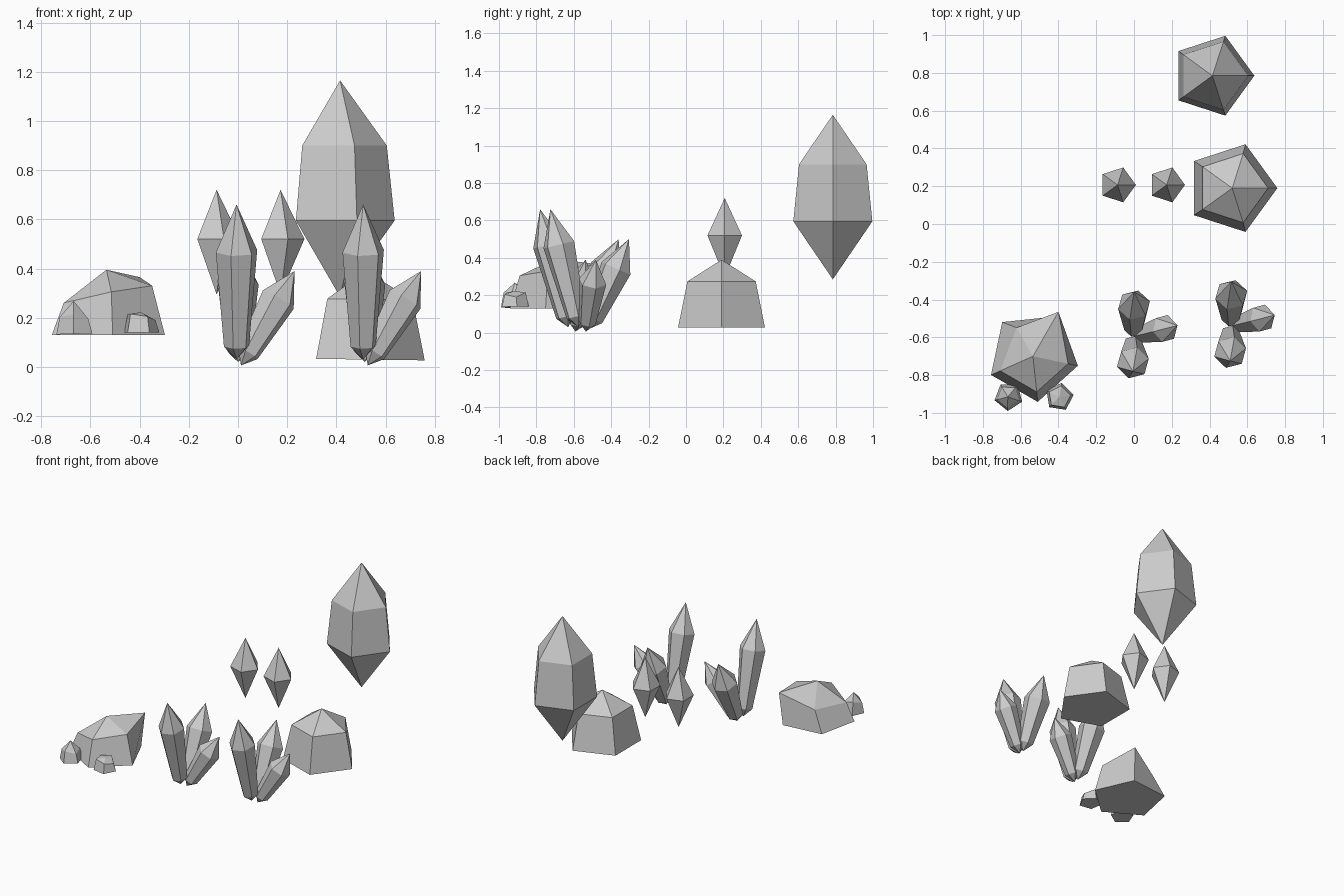
import bpy, math
from mathutils import Vector

if "Cube" in bpy.data.objects:
    bpy.data.objects.remove(bpy.data.objects["Cube"])


def gem(name, base, tip, rings, sides=5, turn=0.0, pointed=True, nudge=()):
    """Faceted solid from base to tip. rings = (radius, distance along axis);
    nudge = offsets for the vertices of the last ring."""
    base, tip = Vector(base), Vector(tip)
    axis = tip - base
    rot = Vector((0, 0, 1)).rotation_difference(axis)
    verts = []
    for r, h in rings:
        for i in range(sides):
            a = math.radians(turn) + math.tau * i / sides
            verts.append(base + rot @ Vector((r * math.cos(a), r * math.sin(a), h)))
    for v, d in zip(verts[-sides:], nudge):
        v += Vector(d)
    faces = []
    for k in range(len(rings) - 1):
        for i in range(sides):
            j = (i + 1) % sides
            a, b = k * sides, (k + 1) * sides
            faces.append((a + i, a + j, b + j, b + i))
    # top point
    top = (len(rings) - 1) * sides
    verts.append(tip)
    faces += [(top + i, top + (i + 1) % sides, len(verts) - 1) for i in range(sides)]
    # bottom point or flat bottom
    if pointed:
        verts.append(base)
        faces += [((i + 1) % sides, i, len(verts) - 1) for i in range(sides)]
    else:
        faces.append(tuple(reversed(range(sides))))
    mesh = bpy.data.meshes.new(name)
    mesh.from_pydata([tuple(v) for v in verts], [], faces)
    obj = bpy.data.objects.new(name, mesh)
    bpy.context.collection.objects.link(obj)
    return obj


# Floating crystals
gem("large_floating_crystal", (0.415, 0.785, 0.285), (0.415, 0.785, 1.165),
    [(0.222, 0.31), (0.19, 0.615)])
for n, x in enumerate((-0.087, 0.173), 1):
    gem(f"small_floating_crystal_{n}", (x, 0.207, 0.295), (x, 0.207, 0.72), [(0.097, 0.225)])

# Regular boulder
gem("right_boulder", (0.515, 0.19, 0.03), (0.52, 0.19, 0.39),
    [(0.244, 0), (0.192, 0.245)], pointed=False)

# Uneven boulder with two pebbles
gem("left_boulder", (-0.535, -0.70, 0.13), (-0.535, -0.70, 0.395),
    [(0.243, 0), (0.19, 0.17)], turn=-12, pointed=False,
    nudge=[(0, 0, 0.03), (0.04, 0.07, 0.065), (0.04, 0.01, -0.03), (0, 0, -0.04), (0, 0, 0.005)])
gem("left_pebble", (-0.664, -0.913, 0.135), (-0.668, -0.915, 0.268),
    [(0.077, 0), (0.061, 0.07)], turn=-21, pointed=False,
    nudge=[(0, 0, -0.01), (0, 0, 0), (0, 0, 0.02), (0, 0, 0), (0, 0, 0.01)])
gem("right_pebble", (-0.395, -0.916, 0.14), (-0.395, -0.916, 0.222),
    [(0.076, 0), (0.06, 0.065)], turn=9, pointed=False,
    nudge=[(0, 0, -0.015), (0, 0, 0.01), (0, 0, 0.01), (0, 0, 0.01), (0, 0, 0)])

# Two matching clusters of three leaning shards
shards = [
    ("front_shard", (-0.006, -0.63, 0.03), (-0.006, -0.78, 0.66), 0.053, 0.087, 0.195),
    ("side_shard", (0.012, -0.59, 0.006), (0.23, -0.537, 0.39), 0.047, 0.075, 0.135),
    ("back_shard", (0.0, -0.573, 0.02), (0.0, -0.36, 0.50), 0.053, 0.087, 0.171),
]
for n, shift in enumerate((Vector((0, 0, 0)), Vector((0.515, 0.055, 0))), 1):
    for name, base, tip, r_low, r_high, tip_len in shards:
        b, t = Vector(base) + shift, Vector(tip) + shift
        gem(f"{name}_{n}", b, t, [(r_low, 0.057), (r_high, (t - b).length - tip_len)],
            sides=6, turn=15)
